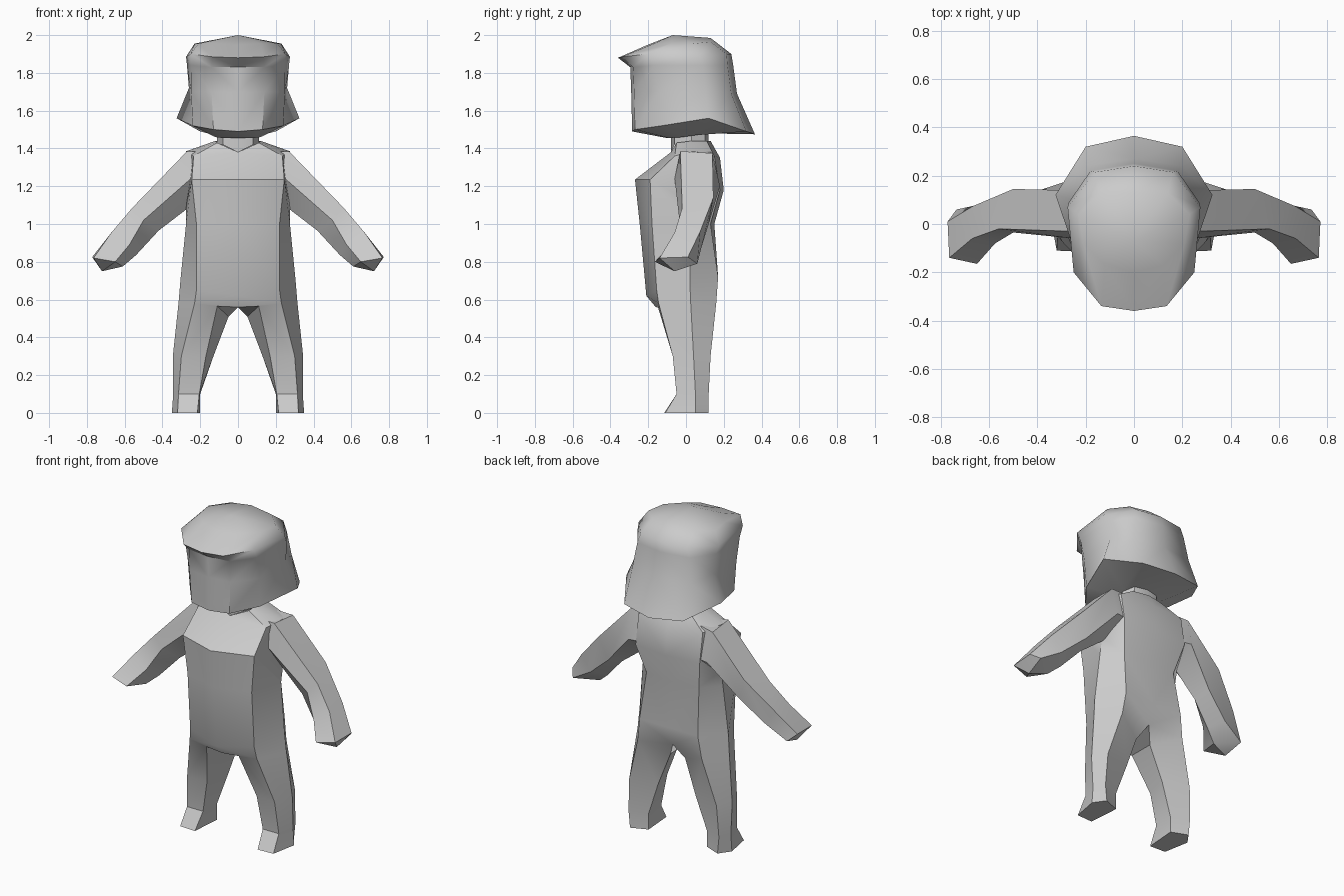
import bpy, bmesh, math

grey = bpy.data.materials.new("plain grey")
grey.diffuse_color = (0.6, 0.6, 0.6, 1)


def strip(rings, closed=False):
    """Faces between successive rings of points."""
    faces = []
    for a, b in zip(rings, rings[1:]):
        n = len(a)
        for i in range(n if closed else n - 1):
            j = (i + 1) % n
            faces.append((a[i], a[j], b[j], b[i]))
    return faces


def fan(ring, tip):
    return [(p, q, tip) for p, q in zip(ring, ring[1:])]


def build(name, faces, angle=35):
    """Mirror the faces across x = 0, weld them and shade by angle."""
    bm = bmesh.new()
    for s in (1, -1):
        for f in faces:
            pts = []
            for p in f:
                if p not in pts:
                    pts.append(p)
            if len(pts) > 2:
                bm.faces.new([bm.verts.new((s * x, y, z)) for x, y, z in pts])
    bmesh.ops.remove_doubles(bm, verts=bm.verts, dist=0.0005)
    bmesh.ops.recalc_face_normals(bm, faces=bm.faces)
    me = bpy.data.meshes.new(name)
    bm.to_mesh(me)
    bm.free()
    me.materials.append(grey)
    ob = bpy.data.objects.new(name, me)
    bpy.context.collection.objects.link(ob)
    me.shade_smooth()
    me.set_sharp_from_angle(angle=math.radians(angle))
    return ob


# torso half rings: front centre, front corner, side, back corner, back centre
torso = [
    [(0, -.08, 1.38), (.11, -.05, 1.43), (.12, .03, 1.44), (.1, .11, 1.44), (0, .13, 1.44)],
    [(0, -.08, 1.38), (.235, -.06, 1.36), (.275, .04, 1.385), (.22, .15, 1.36), (0, .18, 1.35)],
    [(0, -.27, 1.235), (.245, -.19, 1.235), (.275, .05, 1.1), (.22, .18, 1.18), (0, .2, 1.18)],
    [(0, -.245, 1.0), (.22, -.18, 1.0), (.275, .03, 1.0), (.18, .13, 1.0), (0, .15, 1.0)],
    [(0, -.21, .62), (.22, -.155, .65), (.305, .02, .7), (.2, .17, .72), (0, .17, .72)],
    [(0, -.16, .56), (.23, -.145, .58), (.315, .025, .58), (.22, .16, .58), (0, .13, .6)],
]
# leg rings share the front corner, side and back corner of the torso
front, back = torso[-1][0], torso[-1][-1]
inner_f, inner_b = (.11, -.15, .565), (.05, .08, .51)
leg = [
    [inner_f] + torso[-1][1:4] + [inner_b],
    [(.17, -.06, .3), (.3, -.07, .3), (.345, .04, .3), (.3, .13, .3), (.13, .09, .3)],
    [(.205, -.05, .1), (.315, -.05, .1), (.343, .05, .1), (.31, .12, .1), (.2, .08, .1)],
    [(.215, -.115, 0), (.32, -.11, 0), (.35, .05, 0), (.3, .12, 0), (.2, .08, 0)],
]
crotch = [(front, inner_f, torso[-1][1]), (back, torso[-1][3], inner_b),
          (front, back, inner_b, inner_f)]
build("body", strip(torso) + strip(leg, True) + crotch + [leg[-1]])

# arms: top front, top back, back, underside, front edge
arm = [
    [(.15, -.01, 1.38), (.15, .12, 1.39), (.15, .16, 1.2), (.15, .05, 1.12), (.15, -.04, 1.25)],
    [(.27, -.03, 1.385), (.28, .14, 1.375), (.27, .18, 1.2), (.27, .05, 1.08), (.25, -.06, 1.24)],
    [(.56, -.02, 1.085), (.5, .145, 1.14), (.45, .12, 1.0), (.42, .03, .965), (.5, -.035, 1.02)],
    [(.67, -.06, .955), (.665, .075, .96), (.6, .08, .87), (.54, 0, .835), (.575, -.08, .89)],
    [(.765, -.14, .82), (.772, .01, .825), (.735, .06, .79), (.61, -.03, .775), (.65, -.165, .8)],
]
hand = arm[-1]
build("arms", strip(arm, True) + [arm[0]] + fan(hand + hand[:1], (.72, -.06, .75)))

# neck
neck = [[(0, -.08, z), (.08, -.06, z + k), (.11, .03, z + k), (.08, .1, z + k), (0, .12, z + k)]
        for z, k in ((1.38, .04), (1.48, 0))]
build("neck", strip(neck))

# head with hair: jaw, flared hem, cheeks, under fringe, fringe edge, crown
head = [
    [(0, -.1, 1.455), (.08, -.09, 1.455), (.12, -.02, 1.46), (.12, .05, 1.47), (.08, .1, 1.48), (0, .12, 1.48)],
    [(0, -.285, 1.49), (.13, -.27, 1.5), (.24, -.13, 1.52), (.325, .12, 1.56), (.2, .32, 1.49), (0, .365, 1.475)],
    [(0, -.29, 1.7), (.14, -.275, 1.7), (.248, -.14, 1.7), (.26, .1, 1.72), (.2, .24, 1.69), (0, .27, 1.69)],
    [(0, -.295, 1.83), (.14, -.28, 1.83), (.25, -.17, 1.84), (.27, .09, 1.84), (.18, .22, 1.84), (0, .25, 1.84)],
    [(0, -.36, 1.88), (.135, -.34, 1.885), (.25, -.2, 1.9), (.275, .07, 1.885), (.16, .215, 1.9), (0, .24, 1.9)],
    [(0, -.2, 1.95), (.12, -.17, 1.955), (.21, -.08, 1.955), (.23, .04, 1.955), (.14, .13, 1.965), (0, .13, 1.985)],
]
build("head", strip(head) + fan(head[-1], (0, -.07, 2.0)) + fan(head[0], (0, 0, 1.47)), 45)
